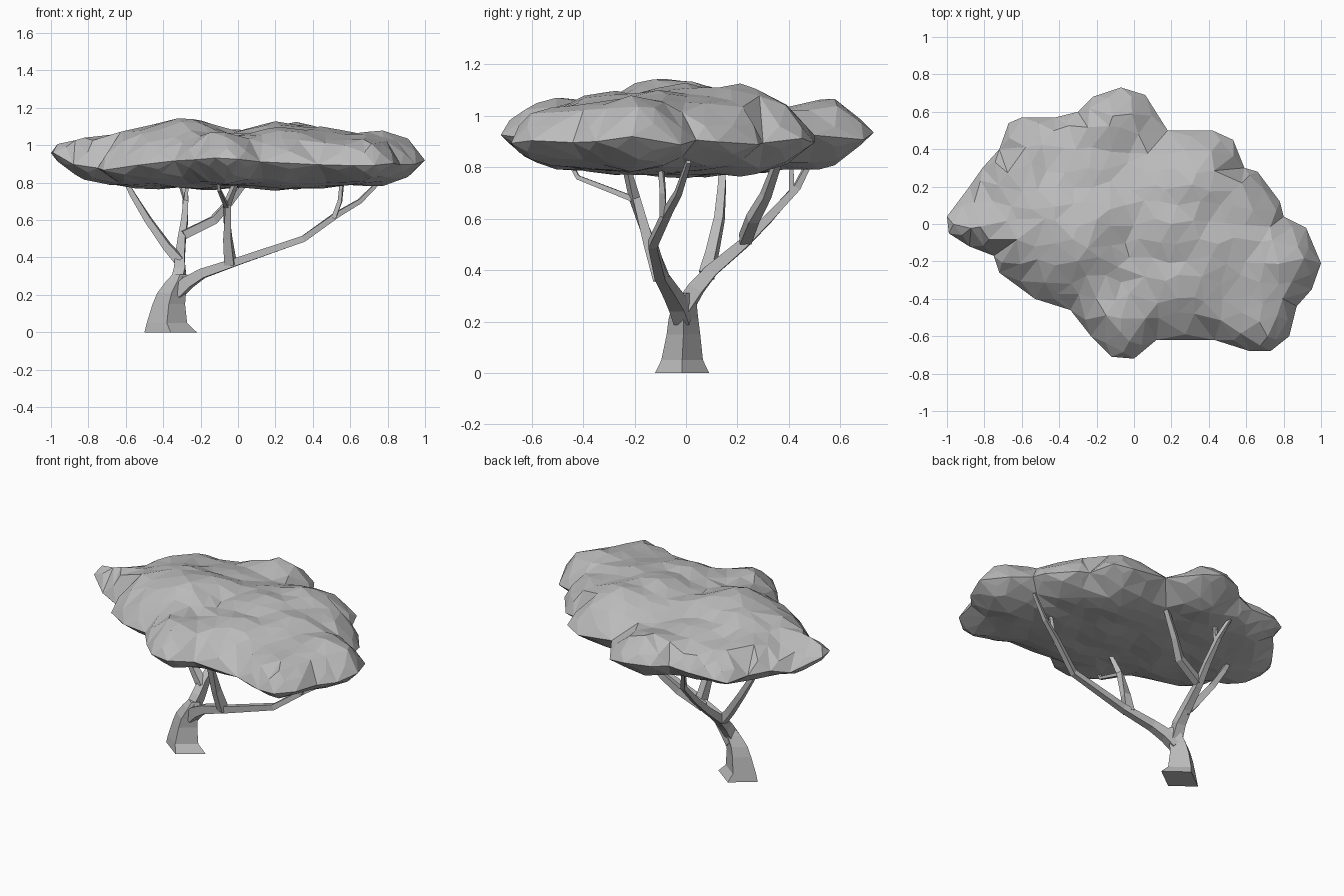
import bpy
import bmesh
import math
import random
from mathutils import Vector, noise
from mathutils.geometry import delaunay_2d_cdt, intersect_point_line

random.seed(7)
cube = bpy.data.objects.get("Cube")
if cube:
    bpy.data.objects.remove(cube)

# One plain grey for the whole tree
grey = bpy.data.materials.new("plain_grey")
grey.use_nodes = True
colour = (0.5, 0.5, 0.5, 1)
grey.diffuse_color = colour
grey.node_tree.nodes["Principled BSDF"].inputs["Base Color"].default_value = colour


def finish(bm, name):
    """Turn a bmesh into a flat-shaded object."""
    bmesh.ops.recalc_face_normals(bm, faces=bm.faces)
    mesh = bpy.data.meshes.new(name)
    bm.to_mesh(mesh)
    bm.free()
    mesh.materials.append(grey)
    obj = bpy.data.objects.new(name, mesh)
    bpy.context.collection.objects.link(obj)
    return obj


def limb(name, path, upright=False):
    """Four-sided tapered limb through (x, y, z, radius) points, closed at the ends."""
    bm = bmesh.new()
    points = [Vector(p[:3]) for p in path]
    rings = []
    for i, (point, step) in enumerate(zip(points, path)):
        ahead = points[min(i + 1, len(points) - 1)]
        behind = points[max(i - 1, 0)]
        turn = (ahead - behind).to_track_quat('Z', 'Y')
        ring = []
        for k in range(4):
            if upright:  # level diamond section, narrower from front to back
                a = math.tau * k / 4
                offset = Vector((math.cos(a), .75 * math.sin(a), 0)) * step[3]
            else:
                a = math.tau * (k + .5) / 4
                offset = turn @ Vector((math.cos(a), math.sin(a), 0)) * step[3]
            ring.append(bm.verts.new(point + offset))
        rings.append(ring)
    for low, high in zip(rings, rings[1:]):
        for k in range(4):
            n = (k + 1) % 4
            bm.faces.new((low[k], low[n], high[n], high[k]))
    bm.faces.new(rings[0])
    bm.faces.new(rings[-1])
    return finish(bm, name)


# Leaning trunk with a flared foot
limb("trunk", [(-.36, -.015, 0, .14), (-.38, -.015, .05, .108), (-.37, -.01, .15, .087),
               (-.355, -.01, .21, .077), (-.325, -.005, .27, .062), (-.31, 0, .31, .04)],
     upright=True)

# Long limb reaching sideways, with its twigs
limb("long_limb", [(-.325, -.01, .21, .045), (-.27, -.03, .265, .044), (-.19, -.06, .315, .036),
                   (0, -.1, .38, .029), (.35, -.13, .5, .024), (.53, -.07, .63, .021),
                   (.65, -.03, .7, .017), (.77, .01, .82, .012)])
limb("long_limb_twig", [(.51, -.09, .61, .018), (.545, -.09, .7, .015), (.56, -.1, .84, .012)])

# Front limb and its twigs
limb("front_limb", [(-.04, -.095, .365, .038), (-.055, -.14, .5, .03),
                    (-.06, -.2, .68, .023), (0, -.24, .83, .015)])
limb("front_twig", [(-.06, -.19, .67, .016), (-.1, -.42, .76, .012), (-.11, -.47, .85, .01)])

# Rear limb, dividing into three
limb("rear_limb", [(-.325, -.01, .25, .045), (-.31, .04, .33, .042), (-.31, .1, .4, .035),
                   (-.3, .22, .5, .028), (-.285, .32, .6, .024), (-.28, .43, .72, .019),
                   (-.32, .49, .84, .013)])
limb("rear_twig", [(-.28, .41, .69, .015), (-.27, .41, .82, .011)])
limb("side_limb", [(-.29, .23, .52, .032), (-.13, .26, .6, .03), (-.05, .31, .69, .024),
                   (.06, .36, .83, .018)])
limb("outer_limb", [(-.31, .08, .38, .036), (-.38, .1, .46, .03), (-.48, .13, .6, .025),
                    (-.56, .14, .73, .021), (-.62, .14, .84, .015)])

# Canopy outline, in hundredths
outline = [Vector((x / 100, y / 100)) for x, y in (
    (-100, 4), (-88, 20), (-81, 30), (-72, 40), (-67, 54), (-60, 57), (-42, 57), (-30, 60),
    (-22, 68), (-7, 73), (6, 69), (18, 50), (42, 50), (53, 45), (59, 30), (66, 28),
    (78, 12), (80, 4), (92, -2), (100, -21), (95, -35), (87, -44), (83, -60), (73, -68),
    (62, -68), (43, -62), (12, -62), (0, -72), (-12, -71), (-23, -60), (-34, -46),
    (-53, -40), (-72, -26), (-75, -17), (-88, -12), (-99, -5))]
edges = list(zip(outline, outline[1:] + outline[:1]))


def rim_distance(p):
    best = 9.0
    for a, b in edges:
        t = intersect_point_line(p, a, b)[1]
        best = min(best, (p - a.lerp(b, min(max(t, 0), 1))).length)
    return best


def bump(p, x, y, size):
    return math.exp(-((p.x - x) ** 2 + (p.y - y) ** 2) / size ** 2)


def rim_height(p):
    """Rim droops between the outermost tips."""
    wave = noise.noise(Vector((p.x * 5, p.y * 5, 3)))
    tips = (.07 * bump(p, -1, 0, .15) + .02 * bump(p, 1, -.2, .2)
            + .04 * bump(p, -.1, -.72, .25) + .05 * bump(p, -.1, .73, .25))
    return .9 + tips + .04 * wave - .03 * bump(p, -.75, -.25, .2)


def leaf_height(p, top):
    """Billowing upper surface or flatter lower surface of the canopy."""
    d = rim_distance(p)
    rim = rim_height(p)
    clump = noise.voronoi(Vector((p.x * 2.6, p.y * 3.6, .4)))[0][0]
    if top:
        fill = 1 - math.exp(-d / .06)
        lumps = (.095 * bump(p, -.32, -.05, .22) + .055 * bump(p, .25, .1, .28)
                 + .03 * bump(p, .15, -.35, .25) + .03 * bump(p, .6, -.15, .22))
        return rim + fill * (1.06 - rim + lumps + .11 * (.38 - clump))
    fill = 1 - math.exp(-d / .11)
    return rim + fill * (.762 - rim + .06 * (clump - .35))


# An inner ring rounds the rim; scattered points give irregular facets
points = list(outline)
for a, b in edges:
    inward = (b - a).orthogonal().normalized() * -.03
    if inward.dot(a) > 0:
        inward.negate()
    middle = (a + b) / 2 + inward
    if rim_distance(middle) > .02:
        points.append(middle)
spacing = .1
for i in range(-10, 11):
    for j in range(-8, 9):
        x = (i + (j % 2) / 2 + random.uniform(-.3, .3)) * spacing
        y = (j + random.uniform(-.3, .3)) * spacing
        if rim_distance(Vector((x, y))) > .05:
            points.append(Vector((x, y)))
flat, _, triangles, *_ = delaunay_2d_cdt(
    points, [], [list(range(len(outline)))], 1, 1e-5)

# Canopy: upper and lower sheets welded along the rim
bm = bmesh.new()
for top in (True, False):
    verts = [bm.verts.new((p.x, p.y, leaf_height(p, top))) for p in flat]
    for tri in triangles:
        bm.faces.new([verts[i] for i in tri])
bmesh.ops.delete(bm, geom=[v for v in bm.verts if not v.link_faces], context='VERTS')
bmesh.ops.remove_doubles(bm, verts=bm.verts, dist=.001)
finish(bm, "canopy")
